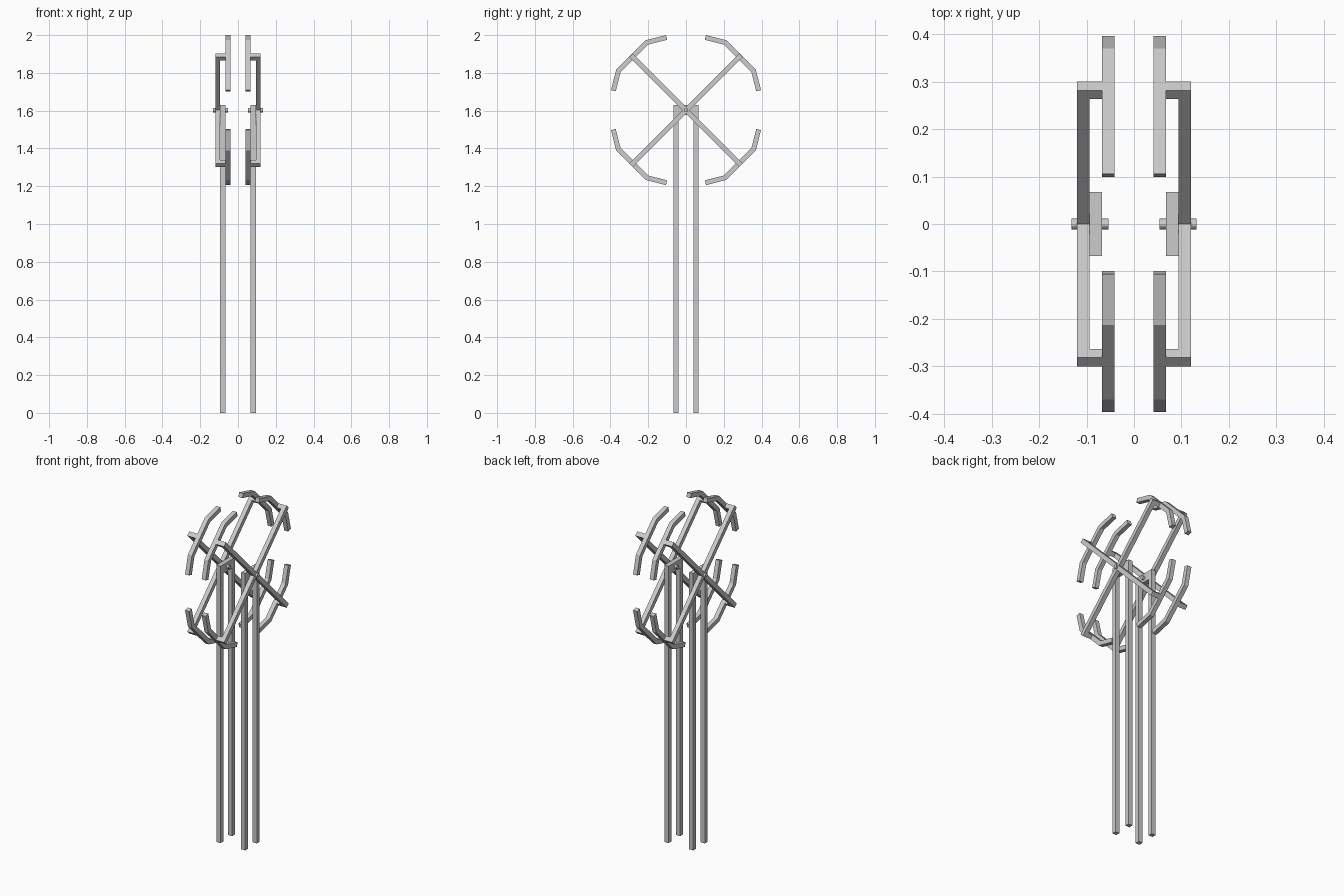
import bpy, math
from mathutils import Matrix, Vector

if "Cube" in bpy.data.objects:
    bpy.data.objects.remove(bpy.data.objects["Cube"])

ZC = 1.603          # wheel centre height
T = 0.026           # bar thickness


def extrude_x(name, profile, x0, x1):
    """Prism from a (y, z) outline, extruded along x."""
    n = len(profile)
    verts = [(x, y, z) for x in (x0, x1) for y, z in profile]
    faces = [tuple(range(n))[::-1], tuple(range(n, 2 * n))]
    faces += [(i, (i + 1) % n, n + (i + 1) % n, n + i) for i in range(n)]
    me = bpy.data.meshes.new(name)
    me.from_pydata(verts, [], faces)
    ob = bpy.data.objects.new(name, me)
    bpy.context.collection.objects.link(ob)
    # consistent outward normals
    import bmesh
    bm = bmesh.new()
    bm.from_mesh(me)
    bmesh.ops.recalc_face_normals(bm, faces=bm.faces)
    bm.to_mesh(me)
    bm.free()
    return ob


def rect(y0, y1, z0, z1):
    return [(y0, z0), (y1, z0), (y1, z1), (y0, z1)]


def turned(profile, angle):
    """Rotate an outline about the wheel centre and lift it to the hub."""
    c, s = math.cos(angle), math.sin(angle)
    return [(y * c - z * s, y * s + z * c + ZC) for y, z in profile]


# bent three-segment rim outline for the upper front-facing quadrant
outer = [(0.106, 0.397), (0.213, 0.370)]
inner = [(0.0995, 0.372), (0.1995, 0.3467)]
swap = lambda pts: [(b, a) for a, b in reversed(pts)]
rim = outer + swap(outer) + swap(inner)[::-1][::-1] [::-1] + inner[::-1]
rim = outer + swap(outer) + [(b, a) for a, b in inner] + inner[::-1]

for side, label in ((-1, "left"), (1, "right")):
    # upright posts and the bearing block between them
    for s, fb in ((-1, "front"), (1, "back")):
        y = sorted((s * 0.041, s * 0.067))
        extrude_x(f"{label}_{fb}_post", rect(*y, 0, 1.63), side * 0.067, side * 0.094)
    extrude_x(f"{label}_bearing_block", rect(-0.041, 0.041, 1.578, 1.63),
              side * 0.067, side * 0.094)

    # axle
    axle = [(0.0115 * math.cos(i * math.tau / 12), 0.0115 * math.sin(i * math.tau / 12))
            for i in range(12)]
    extrude_x(f"{label}_axle", turned(axle, 0), side * 0.054, side * 0.132)

    # spokes, cross pegs and rim pieces
    for k in range(4):
        q = k * math.pi / 2
        diag = q + math.pi / 4
        extrude_x(f"{label}_spoke_{k}", turned(rect(0, 0.412, -T / 2, T / 2), diag),
                  side * 0.094, side * 0.12)
        extrude_x(f"{label}_cross_peg_{k}",
                  turned(rect(0.386, 0.412, -T / 2, T / 2), diag),
                  side * 0.066, side * 0.094)
        extrude_x(f"{label}_rim_{k}", turned(rim, q), side * 0.041, side * 0.067)
